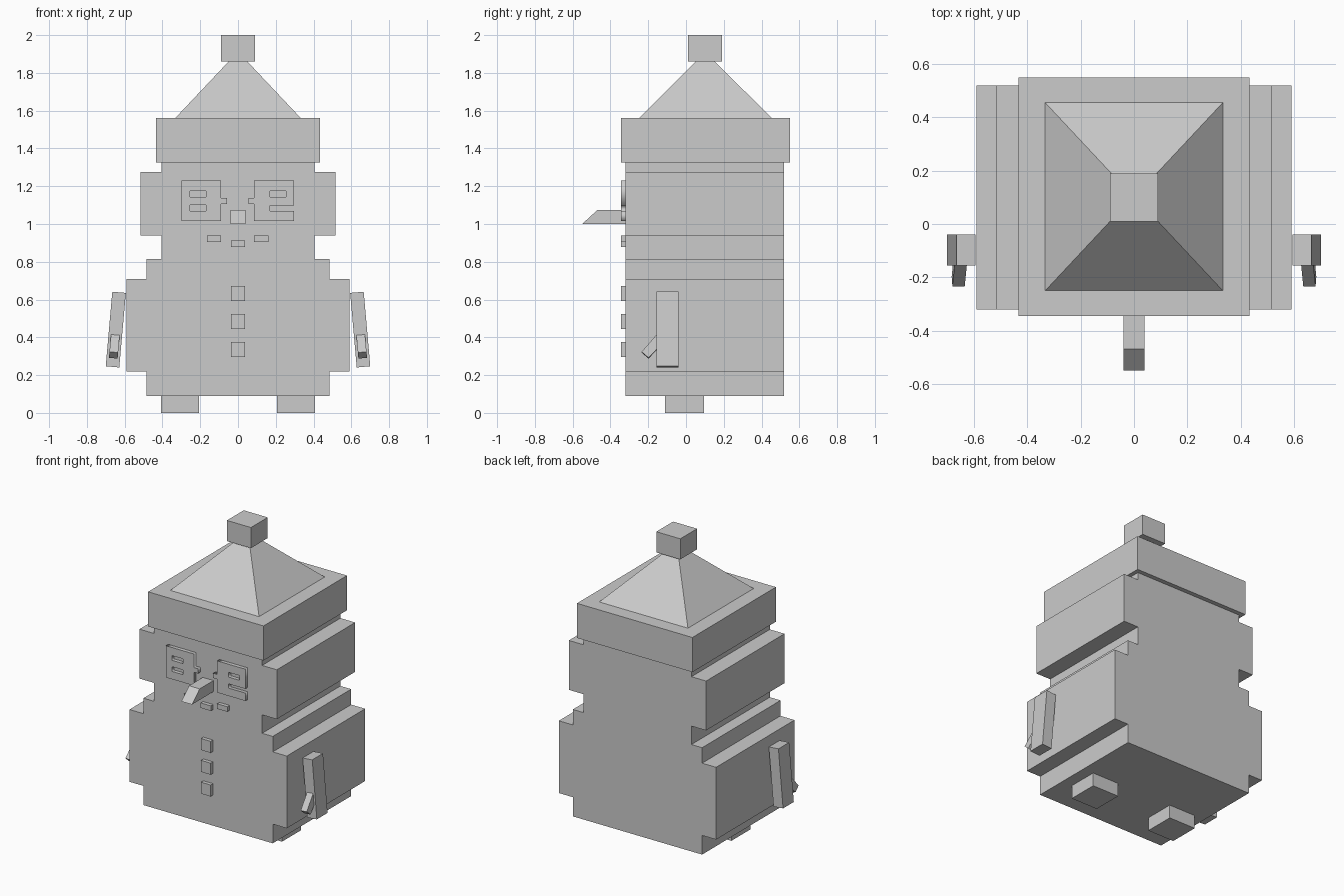
import bpy, bmesh
from mathutils import Matrix, Vector

if "Cube" in bpy.data.objects:
    bpy.data.objects.remove(bpy.data.objects["Cube"], do_unlink=True)

GREY = (0.6, 0.6, 0.6, 1)
grey = bpy.data.materials.new("plain grey")
grey.use_nodes = True
grey.diffuse_color = GREY
grey.node_tree.nodes["Principled BSDF"].inputs["Base Color"].default_value = GREY

FRONT, RELIEF = -0.32, -0.345   # front wall and raised detail planes


def add(name, mesh):
    mesh.materials.clear()
    mesh.materials.append(grey)
    ob = bpy.data.objects.new(name, mesh)
    bpy.context.collection.objects.link(ob)
    return ob


def prism(name, outline, axis, lo, hi):
    """Extrude an outline of (x, z) along y, or of (y, z) along x."""
    bm = bmesh.new()
    place = (lambda p, d: (p[0], d, p[1])) if axis == "y" else (lambda p, d: (d, p[0], p[1]))
    face = bm.faces.new([bm.verts.new(place(p, lo)) for p in outline])
    new = bmesh.ops.extrude_face_region(bm, geom=[face])["geom"]
    shift = Vector((0, hi - lo, 0) if axis == "y" else (hi - lo, 0, 0))
    bmesh.ops.translate(bm, vec=shift, verts=[g for g in new if isinstance(g, bmesh.types.BMVert)])
    bmesh.ops.recalc_face_normals(bm, faces=bm.faces)
    mesh = bpy.data.meshes.new(name)
    bm.to_mesh(mesh)
    bm.free()
    return add(name, mesh)


def rect(x0, x1, z0, z1):
    return [(x0, z0), (x1, z0), (x1, z1), (x0, z1)]


def box(name, x0, x1, y0, y1, z0, z1):
    return prism(name, rect(x0, x1, z0, z1), "y", y0, y1)


def plate(name, loops):
    """Raised face plate: first loop is the outline, the others are holes."""
    curve = bpy.data.curves.new(name, "CURVE")
    curve.dimensions = "2D"
    curve.fill_mode = "BOTH"
    depth = FRONT - RELIEF
    curve.extrude = depth / 2
    for loop in loops:
        spline = curve.splines.new("POLY")
        spline.points.add(len(loop) - 1)
        for point, (x, z) in zip(spline.points, loop):
            point.co = (x, z, 0, 1)
        spline.use_cyclic_u = True
    temp = bpy.data.objects.new(name, curve)
    bpy.context.collection.objects.link(temp)
    graph = bpy.context.evaluated_depsgraph_get()
    mesh = bpy.data.meshes.new_from_object(temp.evaluated_get(graph))
    bpy.data.objects.remove(temp, do_unlink=True)
    mesh.transform(Matrix.Translation((0, FRONT - depth / 2, 0))
                   @ Matrix.Rotation(1.5707963, 4, "X"))
    return add(name, mesh)


# Stepped body and head: half width between successive heights
levels = [0.09, 0.22, 0.71, 0.815, 0.94, 1.275, 1.325]
widths = [0.485, 0.59, 0.485, 0.405, 0.515, 0.405]
side = []
for w, z0, z1 in zip(widths, levels, levels[1:]):
    side += [(w, z0), (w, z1)]
prism("body", side + [(-x, z) for x, z in reversed(side)], "y", FRONT, 0.52)

# Hat: brim, sloping crown and bobble
HAT_Y = 0.1025
box("hat_brim", -0.433, 0.433, RELIEF, 0.55, 1.325, 1.56)
crown = box("hat_crown", -0.333, 0.333, -0.25, 0.455, 1.56, 1.86)
for v in crown.data.vertices:
    if v.co.z > 1.7:
        v.co.x *= 0.05 / 0.333
        v.co.y = HAT_Y + (v.co.y - HAT_Y) * 0.05 / 0.3525
box("hat_bobble", -0.09, 0.09, 0.01, 0.19, 1.86, 2.0)

# Feet
for name, s in (("left", 1), ("right", -1)):
    x = s * 0.307
    box(name + "_foot", x - 0.1, x + 0.1, -0.11, 0.095, 0, 0.09)

# Tilted arms with angled thumbs
for name, s in (("left", 1), ("right", -1)):
    pivot = Matrix.Translation((s * 0.647, 0, 0.441)) @ Matrix.Rotation(-s * 0.088, 4, "Y")
    arm = box(name + "_arm", -0.036, 0.036, -0.155, -0.04, -0.198, 0.198)
    thumb_outline = [(-0.155, -0.028), (-0.235, -0.12), (-0.198, -0.152), (-0.13, -0.08), (-0.13, 0)]
    thumb = prism(name + "_thumb", thumb_outline, "x", -0.023, 0.023)
    for part in (arm, thumb):
        part.data.transform(pivot)

# Glasses: slotted lenses, each with a bridge stub
plate("right_lens", [
    [(-0.3, 1.015), (-0.09, 1.015), (-0.09, 1.106), (-0.058, 1.106),
     (-0.058, 1.138), (-0.09, 1.138), (-0.09, 1.23), (-0.3, 1.23)],
    rect(-0.255, -0.17, 1.143, 1.175), rect(-0.255, -0.17, 1.068, 1.1)])
plate("left_lens", [
    [(0.085, 1.015), (0.297, 1.015), (0.297, 1.068), (0.17, 1.068), (0.17, 1.097),
     (0.297, 1.097), (0.297, 1.23), (0.085, 1.23), (0.085, 1.138), (0.055, 1.138),
     (0.055, 1.106), (0.085, 1.106)],
    rect(0.17, 0.254, 1.143, 1.175)])

# Nose with a sloped tip
prism("nose", [(-0.3, 1.0), (-0.55, 1.0), (-0.468, 1.075), (-0.3, 1.075)], "x", -0.04, 0.04)

# Mouth
for name, x, z in (("right", -0.127, 0.922), ("middle", 0, 0.895), ("left", 0.123, 0.922)):
    box("mouth_" + name, x - 0.038, x + 0.038, RELIEF, FRONT, z - 0.017, z + 0.017)

# Buttons
for i in range(3):
    z = 0.336 + i * 0.148
    box("button_%d" % (i + 1), -0.036, 0.036, RELIEF, FRONT, z - 0.039, z + 0.039)
